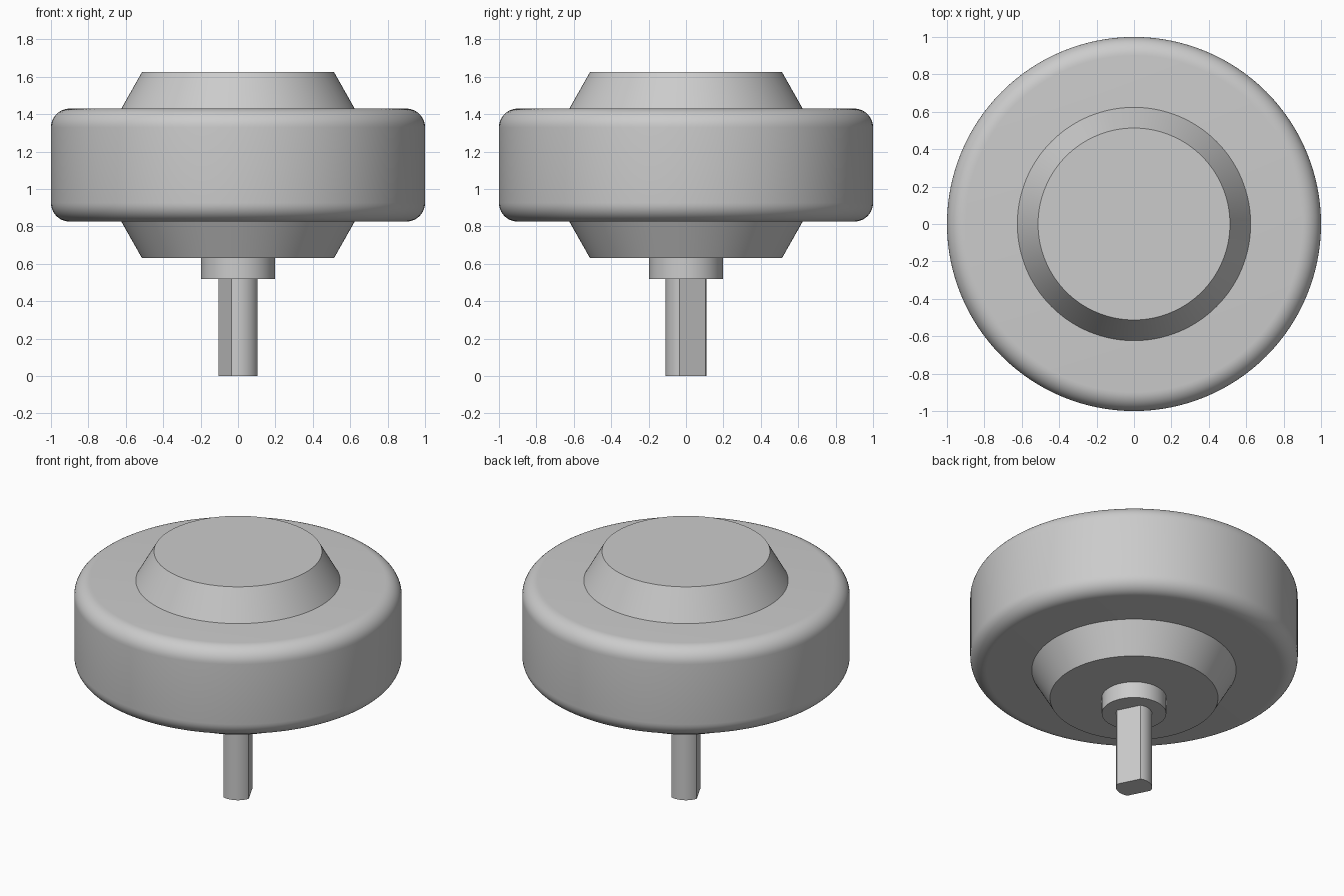
import bpy
import bmesh
from math import sin, cos, pi, radians, atan2

cube = bpy.data.objects.get("Cube")
if cube:
    bpy.data.objects.remove(cube)

# One plain grey for every part
grey = bpy.data.materials.new("light grey")
grey.use_nodes = True
colour = (0.6, 0.6, 0.6, 1)
grey.diffuse_color = colour
grey.node_tree.nodes["Principled BSDF"].inputs["Base Color"].default_value = colour


def finish(name, bm):
    bmesh.ops.recalc_face_normals(bm, faces=bm.faces)
    mesh = bpy.data.meshes.new(name)
    bm.to_mesh(mesh)
    bm.free()
    obj = bpy.data.objects.new(name, mesh)
    bpy.context.collection.objects.link(obj)
    mesh.materials.append(grey)
    bpy.ops.object.select_all(action="DESELECT")
    obj.select_set(True)
    bpy.context.view_layer.objects.active = obj
    bpy.ops.object.shade_smooth_by_angle(angle=radians(25))
    return obj


def stack(name, rings):
    """Closed solid from matching horizontal rings of points."""
    bm = bmesh.new()
    loops = [[bm.verts.new(p) for p in ring] for ring in rings]
    bm.faces.new(loops[0])
    bm.faces.new(loops[-1])
    for low, high in zip(loops, loops[1:]):
        for i in range(len(low)):
            j = (i + 1) % len(low)
            bm.faces.new((low[i], low[j], high[j], high[i]))
    return finish(name, bm)


def turned(name, profile, sides=128):
    """Solid of revolution from (radius, height) pairs."""
    angles = [2 * pi * i / sides for i in range(sides)]
    return stack(name, [[(r * cos(a), r * sin(a), z) for a in angles]
                        for r, z in profile])


# Wheel with rounded rims
bottom, top, fillet, steps = 0.826, 1.43, 0.1, 10
arc = [pi / 2 * i / steps for i in range(steps + 1)]
rim = [(1 - fillet + fillet * sin(a), fillet * (1 - cos(a))) for a in arc]
turned("wheel", [(r, bottom + h) for r, h in rim]
       + [(r, top - h) for r, h in reversed(rim)])

# Tapered hubs above and below, and the collar
turned("upper_hub", [(0.625, top - 0.002), (0.513, 1.626)])
turned("lower_hub", [(0.513, 0.63), (0.625, bottom + 0.002)])
turned("collar", [(0.197, 0.52), (0.197, 0.64)], 64)

# Shaft with two parallel flats
radius, half_arc, turn = 0.11, pi / 4, atan2(1, 2)
section = []
for side in (pi / 2, -pi / 2):
    for i in range(17):
        a = turn + side + half_arc * (i / 8 - 1)
        section.append((radius * cos(a), radius * sin(a)))
stack("shaft", [[(x, y, z) for x, y in section] for z in (0, 0.53)])
